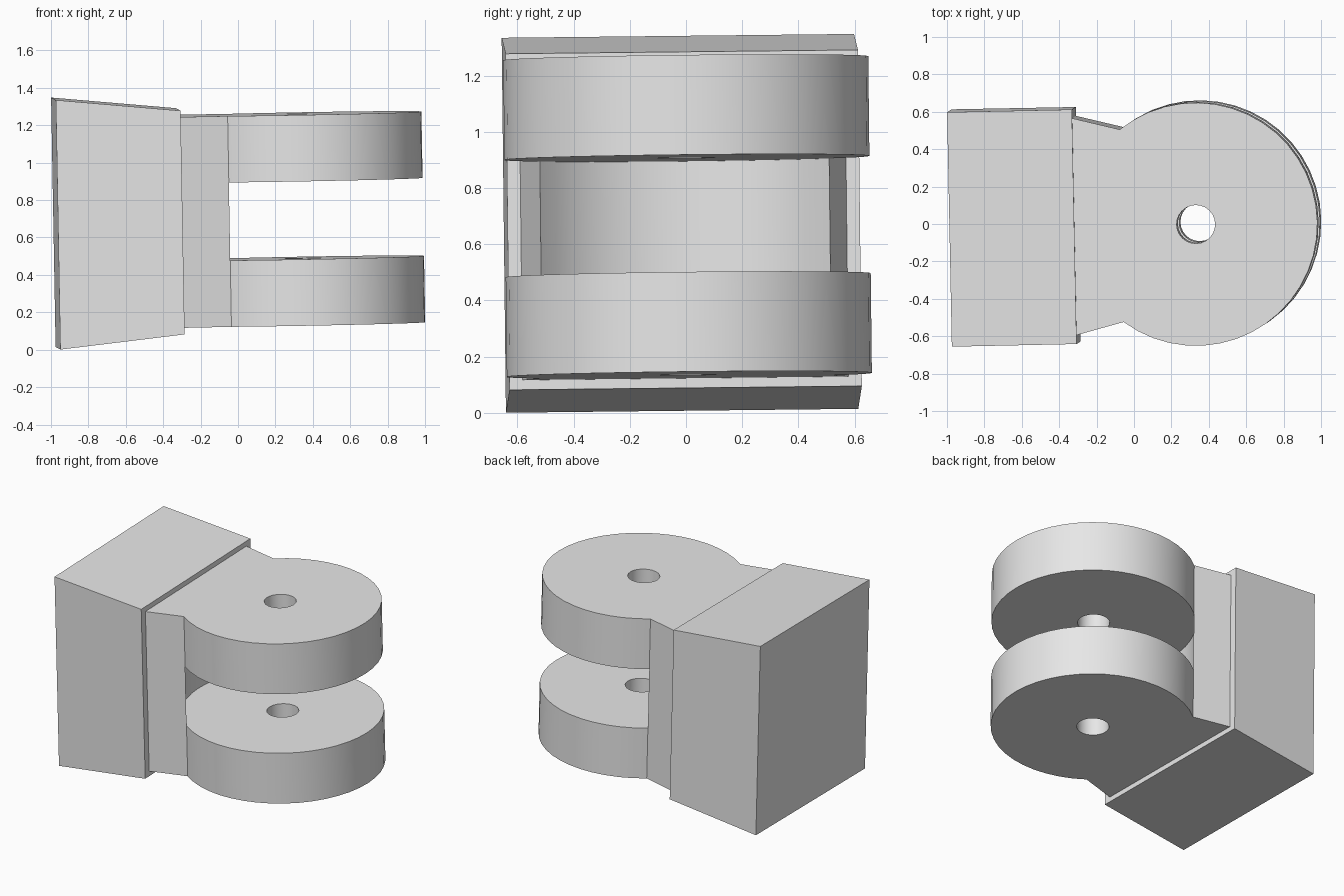
import bpy
import bmesh
from math import sin, cos, radians, atan2, pi
from mathutils import Matrix, Euler

if "Cube" in bpy.data.objects:
    bpy.data.objects.remove(bpy.data.objects["Cube"], do_unlink=True)

# Main sizes, measured from the pin axis
R = 0.65          # disc radius, also the hollow between the discs
PIN = 0.103       # pin hole radius
GAP = 0.2085      # half the gap between the discs
TOP = 0.5635      # half the overall clevis height
NECK_X, NECK_Y = -0.397, 0.515
ROOT_X, ROOT_Y = -0.67, 0.585

# The whole part sits slightly tilted
TILT = Euler((radians(0.63), radians(-1.05), radians(1.15)), 'XYZ').to_matrix().to_4x4()
PLACE = Matrix.Translation((0.341, 0.005, 0.6985)) @ TILT

grey = bpy.data.materials.new("plain grey")
grey.use_nodes = True
grey.diffuse_color = (0.8, 0.8, 0.8, 1)
grey.node_tree.nodes["Principled BSDF"].inputs["Base Color"].default_value = (0.8, 0.8, 0.8, 1)


def prism(name, outline, low, high):
    """Extrude an outline (x, y) from low to high along z."""
    bm = bmesh.new()
    face = bm.faces.new([bm.verts.new((x, y, low)) for x, y in outline])
    out = bmesh.ops.extrude_face_region(bm, geom=[face], use_keep_orig=True)
    for v in out["geom"]:
        if isinstance(v, bmesh.types.BMVert):
            v.co.z = high
    bmesh.ops.recalc_face_normals(bm, faces=bm.faces)
    mesh = bpy.data.meshes.new(name)
    bm.to_mesh(mesh)
    bm.free()
    mesh.materials.append(grey)
    obj = bpy.data.objects.new(name, mesh)
    bpy.context.collection.objects.link(obj)
    obj.matrix_world = PLACE
    return obj


def arc(radius, start, end, steps):
    angles = [start + (end - start) * i / steps for i in range(steps + 1)]
    return [(radius * cos(a), radius * sin(a)) for a in angles]


def smooth(obj):
    bpy.ops.object.select_all(action='DESELECT')
    obj.select_set(True)
    bpy.context.view_layer.objects.active = obj
    bpy.ops.object.shade_smooth_by_angle(angle=radians(30))


join = atan2(NECK_Y, NECK_X)   # where the neck meets the disc
root = [(ROOT_X, ROOT_Y), (ROOT_X, -ROOT_Y)]

# Two disc lugs with pin holes
pin_cutter = prism("pin_cutter", arc(PIN, 0, 2 * pi, 24)[:-1], -1, 1)
pin_cutter.hide_render = True
for name, low, high in (("upper_lug", GAP, TOP), ("lower_lug", -TOP, -GAP)):
    lug = prism(name, arc(R, -join, join, 32) + root, low, high)
    cut = lug.modifiers.new("pin hole", 'BOOLEAN')
    cut.operation = 'DIFFERENCE'
    cut.solver = 'EXACT'
    cut.object = pin_cutter
    bpy.context.view_layer.update()
    bpy.context.view_layer.objects.active = lug
    bpy.ops.object.modifier_apply(modifier=cut.name)
    smooth(lug)
bpy.data.objects.remove(pin_cutter, do_unlink=True)

# Neck between the lugs, hollowed to clear a matching disc
neck = prism("neck_web", arc(R, 2 * pi - join, join, 14) + root, -GAP, GAP)
smooth(neck)

# Base block, taller toward its back face
base = prism("base_block", [(-1.316, -0.627), (-0.65, -0.627), (-0.65, 0.627), (-1.316, 0.627)], -1, 1)
for v in base.data.vertices:
    v.co.z *= 0.667 if v.co.x < -1 else 0.598
